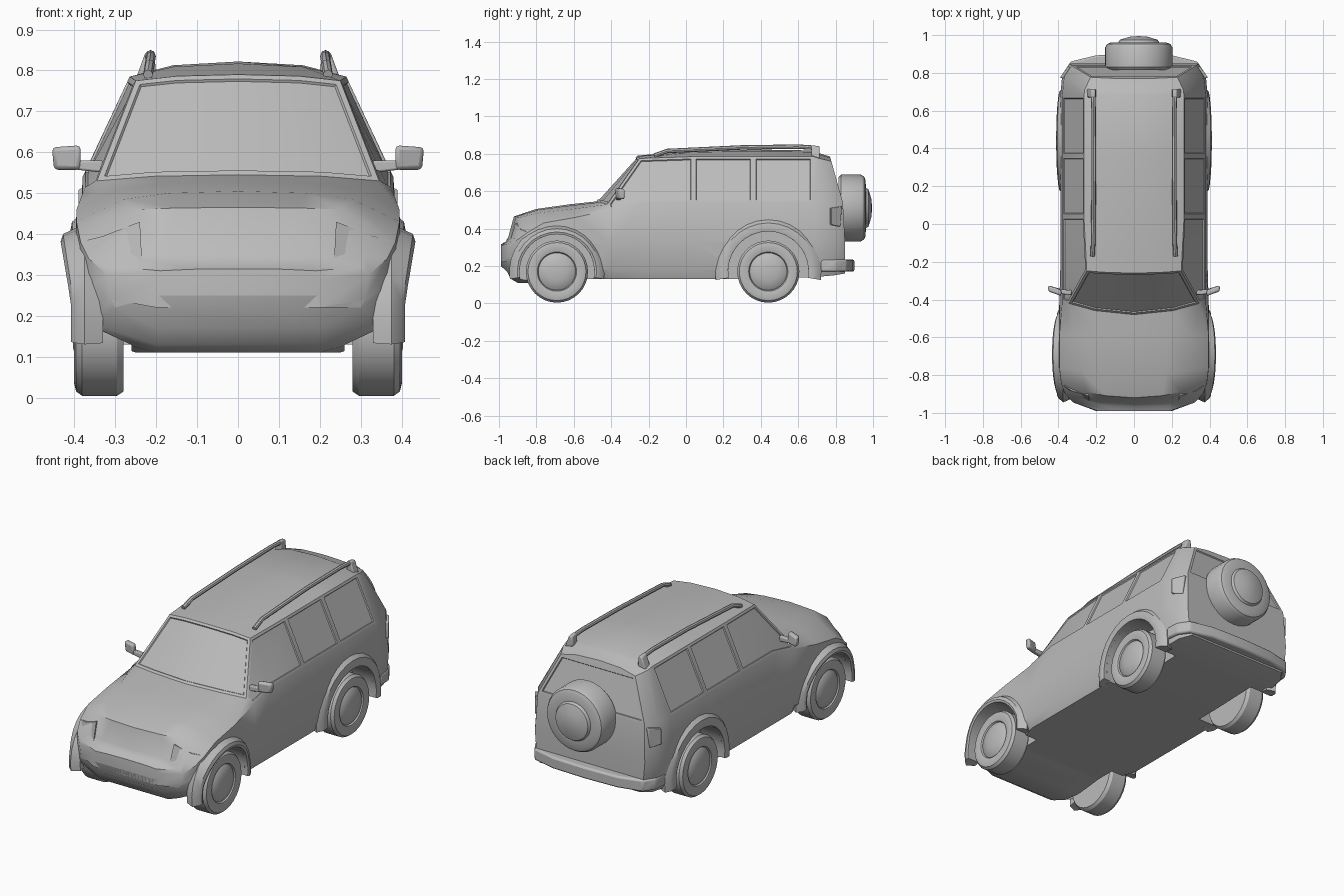
import bpy, bmesh, math
from mathutils import Vector, Matrix

if "Cube" in bpy.data.objects:
    bpy.data.objects.remove(bpy.data.objects["Cube"], do_unlink=True)

GREY = (0.5, 0.5, 0.5, 1.0)
paint = bpy.data.materials.new("plain grey")
paint.use_nodes = True
paint.diffuse_color = GREY
paint.node_tree.nodes["Principled BSDF"].inputs["Base Color"].default_value = GREY


def finish(name, bm, angle=32, bevel=0):
    """Turn a bmesh into a named, shaded object."""
    bmesh.ops.recalc_face_normals(bm, faces=bm.faces)
    mesh = bpy.data.meshes.new(name)
    bm.to_mesh(mesh)
    bm.free()
    mesh.materials.append(paint)
    obj = bpy.data.objects.new(name, mesh)
    bpy.context.collection.objects.link(obj)
    if bevel:
        mod = obj.modifiers.new("soft edges", "BEVEL")
        mod.width, mod.segments = bevel, 2
    shade(obj, angle)
    return obj


def shade(obj, angle):
    bpy.ops.object.select_all(action="DESELECT")
    obj.select_set(True)
    bpy.context.view_layer.objects.active = obj
    bpy.ops.object.shade_smooth_by_angle(angle=math.radians(angle))


def prism(name, points, push, bevel=0, side=1):
    """Extrude a closed outline along a vector; side=-1 mirrors it in x."""
    bm = bmesh.new()
    flip = Vector((side, 1, 1))
    low = [bm.verts.new(Vector(p) * flip) for p in points]
    high = [bm.verts.new((Vector(p) + Vector(push)) * flip) for p in points]
    bm.faces.new(low)
    bm.faces.new(high)
    for i in range(len(low)):
        j = (i + 1) % len(low)
        bm.faces.new((low[i], low[j], high[j], high[i]))
    return finish(name, bm, bevel=bevel)


def lathe(name, profile, matrix, steps=32):
    """Spin (radius, height) pairs about z, then place with a matrix."""
    bm = bmesh.new()
    verts = [bm.verts.new((r, 0, h)) for r, h in profile]
    edges = [bm.edges.new(pair) for pair in zip(verts, verts[1:])]
    bmesh.ops.spin(bm, geom=verts + edges, axis=(0, 0, 1), cent=(0, 0, 0),
                   steps=steps, angle=math.tau)
    bmesh.ops.remove_doubles(bm, verts=bm.verts, dist=0.0005)
    bm.transform(matrix)
    return finish(name, bm)


# Body stations: y, bow, floor z, floor x, flank x z, belt x z, roof edge x z, crown z
STATIONS = [
    (-.99, 0, .20, .14, .20, .22, .20, .29, .19, .31, .315),
    (-.965, .03, .17, .2, .31, .24, .32, .30, .30, .32, .33),
    (-.95, .06, .13, .2, .365, .27, .365, .34, .31, .35, .355),
    (-.92, .08, .11, .2, .39, .28, .385, .38, .25, .46, .465),
    (-.8, .04, .11, .25, .40, .3, .395, .43, .28, .485, .505),
    (-.62, .03, .13, .3, .40, .32, .395, .46, .31, .505, .53),
    (-.48, .08, .13, .36, .395, .32, .38, .50, .345, .53, .545),
    (-.26, .03, .13, .36, .39, .33, .38, .54, .25, .775, .79),
    (.04, 0, .13, .36, .39, .33, .38, .54, .265, .785, .817),
    (.36, 0, .13, .36, .39, .33, .38, .54, .265, .785, .822),
    (.68, 0, .14, .36, .39, .33, .38, .54, .265, .785, .818),
    (.79, 0, .15, .35, .38, .33, .37, .54, .26, .775, .805),
    (.85, 0, .16, .31, .34, .33, .33, .54, .23, .76, .785)]
COWL, ROOF_FRONT, LAST = 6, 7, len(STATIONS) - 1


def section(bm, y, bow, fz, fx, mx, mz, bx, bz, ex, ez, cz):
    half = [(fx, fz), (mx * .97, fz + .05), (mx, mz), (bx, bz), (ex, ez),
            (ex * .6, ez + .75 * (cz - ez))]
    ring = half + [(0, cz)] + [(-x, z) for x, z in reversed(half)]
    lean = .28 if y > .75 else 0
    return [bm.verts.new((x, y + bow * (x / .4) ** 2 - lean * max(0, z - .5), z))
            for x, z in ring]


# Body shell
bm = bmesh.new()
rings = [section(bm, *s) for s in STATIONS]
count = len(rings[0])
skin = {}
for s in range(LAST):
    for i in range(count):
        j = (i + 1) % count
        skin[s, i] = bm.faces.new((rings[s][i], rings[s][j], rings[s + 1][j], rings[s + 1][i]))
for s in (0, LAST):
    r = rings[s]
    for i in range(5):
        skin["cap", s, i] = bm.faces.new((r[i], r[i + 1], r[-2 - i], r[-1 - i]))
    bm.faces.new((r[5], r[6], r[7]))

# Recessed glass: windscreen, three windows a side, tailgate window
glass = [[skin[COWL, i] for i in (4, 5, 6, 7)], [skin["cap", LAST, 3]]]
for row in (3, 8):
    glass.append([skin[COWL, row], skin[ROOF_FRONT, row]])
    glass += [[skin[s, row]] for s in (8, 9)]
bmesh.ops.recalc_face_normals(bm, faces=bm.faces)
for pane in glass:
    bmesh.ops.inset_region(bm, faces=pane, thickness=.014, depth=0, use_even_offset=True)
    bmesh.ops.inset_region(bm, faces=pane, thickness=.003, depth=-.006, use_even_offset=True)
body = finish("body_shell", bm)

# Wheels, wheel wells and flared arches
TYRE = [(0, .06), (.05, .057), (.095, .045), (.1, .04), (.105, .048), (.135, .055),
        (.155, .05), (.166, .035), (.166, -.05), (.155, -.066), (0, -.066)]


def arch(name, side, cy, cz, inner, outer, bulge):
    bm = bmesh.new()
    rows, steps = [], 16
    for k in range(steps + 1):
        t = math.radians(-9 + 198 * k / steps)
        out = .398 + bulge * max(.3, math.sin(t))
        shape = [(inner, .33), (inner, out - .004), (inner + .012, out),
                 (outer - .025, out - .006), (outer, .375), (outer - .02, .33)]
        rows.append([bm.verts.new((side * x, cy + r * math.cos(t), cz + r * math.sin(t)))
                     for r, x in shape])
    for a, b in zip(rows, rows[1:]):
        for i in range(6):
            bm.faces.new((a[i], a[i - 1], b[i - 1], b[i]))
    bm.faces.new(rows[0])
    bm.faces.new(rows[-1])
    finish(name, bm)


for axle, cy, inner, outer, bulge in (("front", -.69, .2, .255, .036),
                                      ("rear", .44, .215, .285, .014)):
    for label, side in (("left", 1), ("right", -1)):
        turn = Matrix.Rotation(side * math.pi / 2, 4, "Y")
        lathe(f"{axle}_{label}_wheel", TYRE,
              Matrix.Translation((side * .346, cy, .17)) @ turn)
        cutter = lathe("well_cutter", [(0, -.1), (inner, -.1), (inner, .15), (0, .15)],
                       Matrix.Translation((side * .36, cy, .17)) @ turn)
        cutter.hide_render = True
        mod = body.modifiers.new("well", "BOOLEAN")
        mod.operation, mod.object = "DIFFERENCE", cutter
        bpy.ops.object.select_all(action="DESELECT")
        bpy.context.view_layer.objects.active = body
        bpy.ops.object.modifier_apply(modifier=mod.name)
        bpy.data.objects.remove(cutter, do_unlink=True)
        arch(f"{axle}_{label}_arch", side, cy, .17, inner, outer, bulge)
shade(body, 32)

# Spare wheel on the tailgate
SPARE = [(0, .135), (.05, .131), (.1, .115), (.108, .102), (.15, .1), (.168, .092),
         (.178, .075), (.178, -.03), (.165, -.045), (0, -.045)]
lathe("spare_wheel", SPARE, Matrix.Translation((.025, .86, .51))
      @ Matrix.Rotation(-math.pi / 2, 4, "X"))

# Rear bumper
plan = [(.38, .72), (.375, .8), (.335, .86), (.2, .893), (0, .9)]
plan += [(-x, y) for x, y in reversed(plan[:-1])]
prism("rear_bumper", [(x, y, .17) for x, y in plan], (0, 0, .065), bevel=.01)

# Paired details
for label, side in (("left", 1), ("right", -1)):
    lamp = [(.235, .335), (.355, .345), (.37, .385), (.33, .395), (.24, .43)]
    prism(f"{label}_headlamp", [(x, -.945 + .3 * (z - .33) + .5 * (x - .2) ** 2 / .2, z)
                                for x, z in lamp], (0, .06, 0), side=side)
    tail = [(.775, .42), (.825, .41), (.835, .52), (.775, .51)]
    prism(f"{label}_tail_lamp", [(.392 - .7 * (y - .775), y, z) for y, z in tail],
          (-.04, -.01, 0), bevel=.004, side=side)
    prism(f"{label}_mirror", [(.385, -.345, .557), (.45, -.325, .557), (.455, -.325, .612),
                              (.385, -.35, .617)], (0, -.032, 0), bevel=.01, side=side)
    prism(f"{label}_mirror_arm", [(.33, -.35, .55), (.4, -.345, .558), (.4, -.345, .58),
                                  (.33, -.35, .58)], (0, -.025, 0), bevel=.005, side=side)
    prism(f"{label}_rail_foot", [(.2, .67, .79), (.25, .67, .78), (.226, .67, .846),
                                 (.205, .67, .846)], (0, .045, -.006), bevel=.006, side=side)
    # Roof rail swept along a path
    path = [(.22, -.17, .79), (.216, -.1, .815), (.213, .3, .834), (.214, .6, .838),
            (.216, .69, .832)]
    curve = bpy.data.curves.new(f"{label}_roof_rail", "CURVE")
    curve.dimensions, curve.bevel_depth, curve.bevel_resolution = "3D", .012, 2
    curve.use_fill_caps = True
    spline = curve.splines.new("POLY")
    spline.points.add(len(path) - 1)
    for point, (x, y, z) in zip(spline.points, path):
        point.co = (side * x, y, z, 1)
    curve.materials.append(paint)
    rail = bpy.data.objects.new(curve.name, curve)
    bpy.context.collection.objects.link(rail)
    bpy.ops.object.select_all(action="DESELECT")
    rail.select_set(True)
    bpy.context.view_layer.objects.active = rail
    bpy.ops.object.convert(target="MESH")
    shade(rail, 40)
